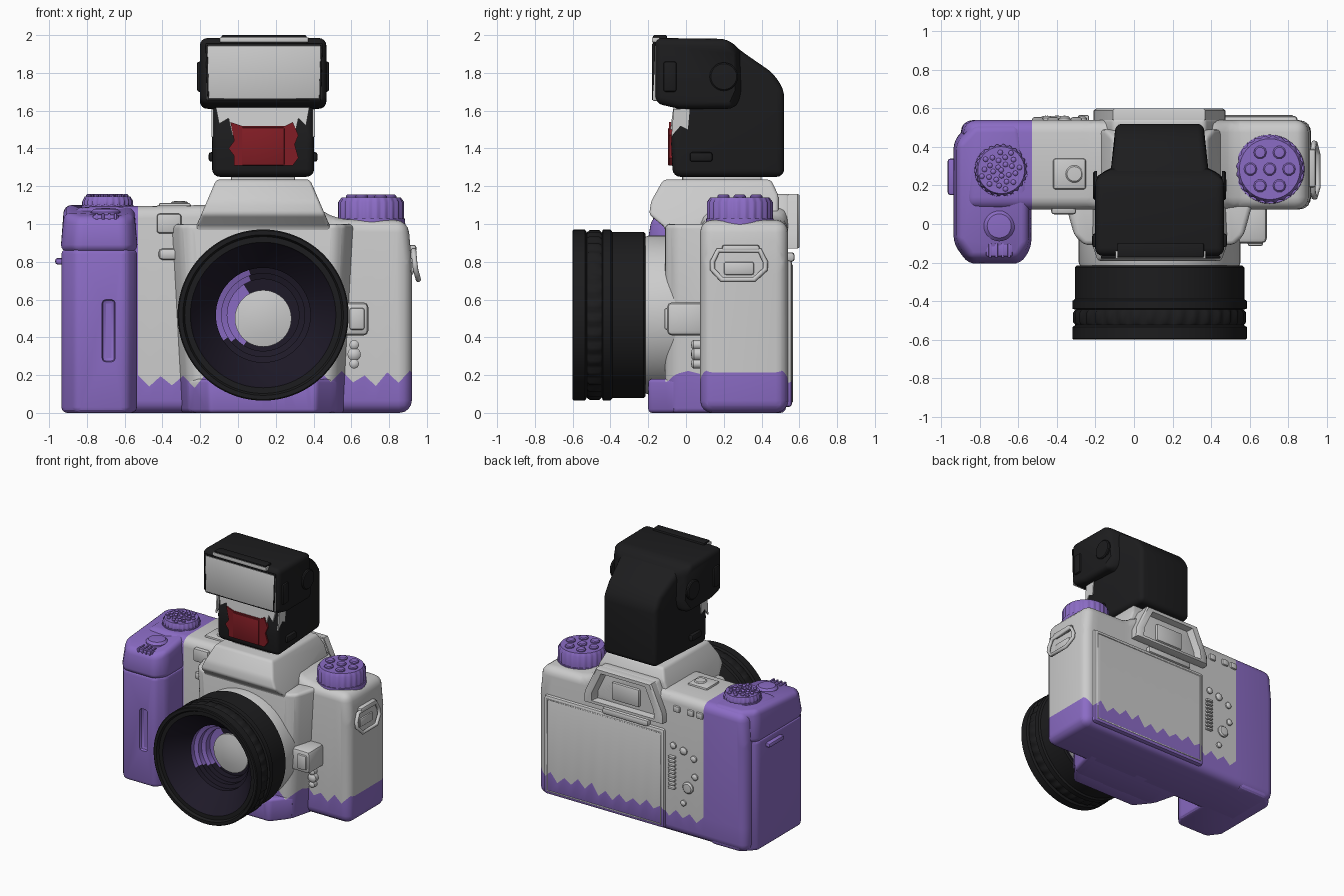
import bpy, bmesh, math, random
from mathutils import Vector

if "Cube" in bpy.data.objects:
    bpy.data.objects.remove(bpy.data.objects["Cube"])
random.seed(4)
CX = 0.133  # lens, prism and flash share this centre line


def material(name, rgb):
    m = bpy.data.materials.new(name)
    m.diffuse_color = (*rgb, 1)
    m.use_nodes = True
    m.node_tree.nodes["Principled BSDF"].inputs["Base Color"].default_value = m.diffuse_color
    return m


PURPLE = material("purple", (0.26, 0.15, 0.56))
BLACK = material("black", (0.012, 0.012, 0.013))
INNER = material("inner_black", (0.013, 0.010, 0.021))
RED = material("red", (0.22, 0.012, 0.018))
GREY = material("light_grey", (0.8, 0.78, 0.8))


def finish(name, bm, mat):
    bmesh.ops.recalc_face_normals(bm, faces=bm.faces)
    me = bpy.data.meshes.new(name)
    bm.to_mesh(me)
    bm.free()
    for p in me.polygons:
        p.use_smooth = True
    me.set_sharp_from_angle(angle=math.radians(38))
    me.materials.append(mat or GREY)
    ob = bpy.data.objects.new(name, me)
    bpy.context.collection.objects.link(ob)
    return ob


def prism(name, axis, pts, a, b, bevel=0.0, mat=None, seg=3, warp=None):
    """Extrude a 2D outline along an axis, round its edges, optionally warp it."""
    put = {"x": lambda p, h: (h, p[0], p[1]), "y": lambda p, h: (p[0], h, p[1]),
           "z": lambda p, h: (p[0], p[1], h)}[axis]
    bm = bmesh.new()
    lo, hi = [[bm.verts.new(put(p, h)) for p in pts] for h in (a, b)]
    bm.faces.new(lo)
    bm.faces.new(hi[::-1])
    for i in range(len(pts)):
        j = (i + 1) % len(pts)
        bm.faces.new((lo[i], hi[i], hi[j], lo[j]))
    bmesh.ops.recalc_face_normals(bm, faces=bm.faces)
    if bevel:
        bmesh.ops.bevel(bm, geom=bm.edges[:], offset=bevel, segments=seg, profile=0.5,
                        affect='EDGES', clamp_overlap=True)
    if warp:
        for v in bm.verts:
            v.co = warp(v.co.copy())
    return finish(name, bm, mat)


def box(name, x, y, z, bevel=0.0, mat=None, seg=2, warp=None):
    return prism(name, "z", [(x[0], y[0]), (x[1], y[0]), (x[1], y[1]), (x[0], y[1])],
                 z[0], z[1], bevel, mat, seg, warp)


def lathe(name, axis, loc, prof, n=32, mat=None, ridged=(), depth=0.012):
    """Revolve (radius, height) points; ridged profile points become knurled."""
    put = {"x": lambda c, s, h: (h, c, s), "y": lambda c, s, h: (c, h, s), "z": lambda c, s, h: (c, s, h)}[axis]
    bm = bmesh.new()
    rings = []
    for i, (r, h) in enumerate(prof):
        ring = []
        for k in range(n):
            q = r - (depth if i in ridged and k % 4 < 2 else 0)
            t = 2 * math.pi * k / n
            ring.append(bm.verts.new(Vector(put(q * math.cos(t), q * math.sin(t), h)) + Vector(loc)))
        rings.append(ring)
    for u, w in zip(rings, rings[1:]):
        for k in range(n):
            bm.faces.new((u[k], u[(k + 1) % n], w[(k + 1) % n], w[k]))
    bmesh.ops.remove_doubles(bm, verts=bm.verts, dist=1e-5)
    return finish(name, bm, mat)


def knob(name, axis, loc, r, h, mat=None, n=20):
    s = 1 if h > 0 else -1
    e = min(r, abs(h)) * 0.35 * s
    return lathe(name, axis, loc, [(0, 0), (r, 0), (r, h - e), (r - abs(e), h), (0, h + e * 0.3)], n, mat)


def tube(name, pts, r, mat=None, cyclic=False):
    cu = bpy.data.curves.new(name, 'CURVE')
    cu.dimensions, cu.bevel_depth, cu.bevel_resolution = '3D', r, 3
    sp = cu.splines.new('POLY')
    sp.points.add(len(pts) - 1)
    for p, c in zip(sp.points, pts):
        p.co = (*c, 1)
    sp.use_cyclic_u = cyclic
    cu.use_fill_caps = True
    cu.materials.append(mat or GREY)
    ob = bpy.data.objects.new(name, cu)
    bpy.context.collection.objects.link(ob)


ZIG = [(-1.0, 0.2), (-0.53, 0.2)] + [(-0.47 + 0.06 * i, random.uniform(0.13, 0.17) + 0.06 * (i % 2)) for i in range(25)]


def paint_base(ob):
    """Cut a ragged paint line around the base and colour everything under it purple."""
    bm = bmesh.new()
    bm.from_mesh(ob.data)
    for x, _ in ZIG:
        bmesh.ops.bisect_plane(bm, geom=bm.verts[:] + bm.edges[:] + bm.faces[:], dist=1e-4,
                               plane_co=(x, 0, 0), plane_no=(1, 0, 0))
    for (x0, h0), (x1, h1) in zip(ZIG, ZIG[1:]):
        inside = lambda: [f for f in bm.faces if x0 <= f.calc_center_median().x < x1]
        fs = inside()
        geom = list({e for f in fs for e in [*f.verts, *f.edges, f]})
        if geom:
            bmesh.ops.bisect_plane(bm, geom=geom, dist=1e-4, plane_co=(x0, 0, h0),
                                   plane_no=(h0 - h1, 0, x1 - x0))
        for f in inside():
            c = f.calc_center_median()
            if c.x < -0.53 or c.z < h0 + (h1 - h0) * (c.x - x0) / (x1 - x0):
                f.material_index = 1
    bm.to_mesh(ob.data)
    bm.free()
    ob.data.materials.append(PURPLE)


# Main body, mount housing with its foot, and rear door
paint_base(prism("body", "y", [(-0.9, 0), (0.92, 0), (0.92, 0.8), (0.9, 1.02), (0.52, 1.025), (0.4, 1.1),
                               (-0.2, 1.1), (-0.88, 1.09), (-0.9, 0.85)], 0.075, 0.54, 0.065, seg=4))
widen = lambda v: Vector((CX + (v.x - CX) * (0.93 + 0.12 * v.z), v.y, v.z))
paint_base(prism("mount_housing", "z", [(-0.36, 0.2), (-0.29, -0.06), (-0.24, -0.11), (0.5, -0.11),
                                        (0.55, -0.06), (0.62, 0.2)], 0, 1.0, 0.025, warp=widen))
paint_base(prism("mount_foot", "z", [(-0.29, -0.06), (-0.17, -0.2), (0.43, -0.2), (0.55, -0.06)], 0, 0.18, 0.02, warp=widen))
paint_base(box("rear_door", (-0.2, 0.85), (0.5, 0.562), (0.03, 0.81), 0.02))
tube("door_rim", [(-0.17, 0.56, 0.06), (0.82, 0.56, 0.06), (0.82, 0.56, 0.78), (-0.17, 0.56, 0.78)], 0.007, cyclic=True)

# Viewfinder prism and hot shoe
prism("viewfinder_prism", "x", [(-0.1, 0.9), (-0.11, 0.98), (-0.195, 1.05), (-0.185, 1.12), (-0.12, 1.235), (0.45, 1.235),
                                (0.49, 1.15), (0.49, 0.9)], CX - 0.36, CX + 0.36, 0.02,
      warp=lambda v: Vector((CX + (v.x - CX) * (1.03 - 0.34 * max(0, v.z - 0.95) / 0.285), v.y, v.z)))
box("hot_shoe", (CX - 0.17, CX + 0.17), (-0.02, 0.4), (1.2, 1.27), 0.01)
for s in (-1, 1):
    knob("prism_side_button", "x", (CX + s * 0.32, 0.0, 0.905), 0.05, s * 0.09)

# Eyepiece: rounded frame with a recessed window
eye = [(-0.21, 0.87), (0.475, 0.87), (0.47, 0.95), (0.37, 1.16), (-0.11, 1.16), (-0.205, 0.95)]
prism("eyepiece_base", "y", eye, 0.45, 0.55, 0.02)
bm = bmesh.new()
loops = []
for k, y in ((1, 0.54), (1, 0.59), (0.96, 0.6), (0.8, 0.6), (0.74, 0.55)):
    loops.append([bm.verts.new((CX + (x - CX) * k, y, 1.0 + (z - 1.0) * k)) for x, z in eye])
for u, w in zip(loops, loops[1:]):
    for i in range(6):
        bm.faces.new((u[i], u[(i + 1) % 6], w[(i + 1) % 6], w[i]))
bm.faces.new(loops[-1])
finish("eyepiece_frame", bm, None)
box("eyepiece_window", (CX - 0.12, CX + 0.12), (0.53, 0.57), (0.93, 1.07), 0.012)
box("eyepiece_latch", (CX - 0.2, CX + 0.2), (0.5, 0.575), (0.8, 0.85), 0.015)

# Hand grip: lower handle with finger slot, overhanging top
hold = [(-0.935, -0.1), (-0.86, -0.2), (-0.59, -0.2), (-0.535, -0.12), (-0.535, 0.2), (-0.58, 0.53),
        (-0.84, 0.53), (-0.935, 0.43)]
grip = prism("grip", "z", hold, 0, 0.87, 0.03, PURPLE)
cutter = box("finger_slot_cutter", (-0.72, -0.65), (-0.3, -0.175), (0.27, 0.6), 0.02, PURPLE)
cutter.hide_render = True
cutter.display_type = 'WIRE'
mod = grip.modifiers.new("finger_slot", 'BOOLEAN')
mod.object, mod.operation = cutter, 'DIFFERENCE'
bpy.context.view_layer.objects.active = grip
bpy.ops.object.modifier_apply(modifier=mod.name)
grip.data.set_sharp_from_angle(angle=math.radians(20))
bpy.data.objects.remove(cutter)


def grip_top_shape(v):
    k = max(0, v.z - 0.9)
    if v.z > 0.95:
        v.z -= max(0, 0.12 - v.y) * 0.2
    return Vector((-0.73 + (v.x + 0.73) * (1.01 - 0.4 * k), 0.16 + (v.y - 0.16) * (1.015 - 0.3 * k), v.z))


prism("grip_top", "z", hold, 0.85, 1.1, 0.04, PURPLE, 4, grip_top_shape)
knob("shutter_button", "z", (-0.7, -0.01, 1.03), 0.08, 0.05, PURPLE, 28)
box("grip_switch_plate", (-0.77, -0.63), (-0.17, -0.1), (1.0, 1.05), 0.012, PURPLE)
for i in range(4):
    box("grip_switch_rib", (-0.755 + i * 0.033, -0.74 + i * 0.033), (-0.175, -0.1), (1.02, 1.058), 0.004, PURPLE)


# Top dials: knurled discs with bumps on top
def dial(name, x, y, z0, z1, r):
    lathe(name + "_collar", "z", (x, y, 0), [(0, z0 - 0.05), (r * 1.04, z0 - 0.05), (r * 1.02, z0), (0, z0)], 40, PURPLE)
    lathe(name, "z", (x, y, 0), [(0, z0), (r, z0), (r, z1 - 0.025), (r * 0.9, z1), (0, z1)], 96, PURPLE, (1, 2), 0.007)


dial("left_dial", -0.69, 0.28, 1.1, 1.145, 0.135)
dial("right_dial", 0.705, 0.285, 1.03, 1.14, 0.175)
for i in range(7):
    t, q = i * math.pi / 3, (0 if i == 6 else 0.1)
    knob("right_dial_bump", "z", (0.705 + q * math.cos(t), 0.285 + q * math.sin(t), 1.135), 0.034, 0.02, PURPLE, 10)
for i in range(26):
    t, q = i * 2.4, 0.021 * math.sqrt(i)
    knob("left_dial_bump", "z", (-0.69 + q * math.cos(t), 0.28 + q * math.sin(t), 1.14), 0.014, 0.018, PURPLE, 8)

# Lens: knurled barrel, stepped cavity and glass
LC = (CX, 0, 0.518)
lathe("lens_mount", "y", LC, [(0, -0.05), (0.42, -0.05), (0.42, -0.2), (0.405, -0.24), (0, -0.24)], 64)
lens = lathe("lens_barrel", "y", LC, [
    (0, -0.215), (0.43, -0.215), (0.44, -0.225), (0.44, -0.39), (0.453, -0.4), (0.453, -0.44), (0.437, -0.445),
    (0.45, -0.46), (0.45, -0.51), (0.437, -0.525), (0.453, -0.535), (0.453, -0.595), (0.447, -0.6), (0.425, -0.6),
    (0.415, -0.58), (0.385, -0.58), (0.375, -0.56), (0.25, -0.42), (0.25, -0.38), (0.22, -0.37), (0.22, -0.33),
    (0.19, -0.32), (0.19, -0.27), (0, -0.26)], 144, BLACK, (7, 8))
lens.data.materials.append(INNER)
lens.data.materials.append(PURPLE)
for p in lens.data.polygons:
    dx, dz = p.center.x - CX, p.center.z - 0.518
    r = math.hypot(dx, dz)
    if p.center.y > -0.57 and r < 0.38:
        p.material_index = 2 if r < 0.255 and dx < -0.07 and dz > -0.13 else 1
lathe("lens_glass", "y", (CX, 0, 0.5), [(0, -0.25), (0.15, -0.25), (0.15, -0.28), (0.08, -0.295), (0, -0.3)], 40)

# Flash unit: column, wide head, window and red sensor panel
prism("flash_column", "x", [(-0.07, 1.25), (-0.08, 1.45), (-0.05, 1.62), (-0.08, 1.9), (0.22, 1.975), (0.3, 1.91),
                            (0.46, 1.8), (0.52, 1.71), (0.52, 1.25)], CX - 0.27, CX + 0.27, 0.04, BLACK, 4,
      lambda v: Vector((CX + (v.x - CX) * (1 - 0.14 * min(1, max(0, (v.y - 0.15) / 0.3))), v.y, v.z)))
prism("flash_head", "x", [(-0.165, 1.64), (-0.165, 1.985), (0.22, 1.98), (0.29, 1.92), (0.3, 1.7), (0.26, 1.61),
                          (-0.04, 1.61)], CX - 0.335, CX + 0.335, 0.04, BLACK, 4,
      lambda v: Vector((CX + (v.x - CX) * (1 - 0.25 * max(0, (v.y - 0.24) / 0.06)), v.y, v.z)))
box("flash_window", (CX - 0.3, CX + 0.31), (-0.178, -0.13), (1.65, 1.945), 0.012)
tube("flash_window_rim", [(CX - 0.29, -0.172, 1.66), (CX + 0.3, -0.172, 1.66), (CX + 0.31, -0.172, 1.95),
                          (CX - 0.3, -0.172, 1.95)], 0.008, BLACK, True)
box("flash_diffuser_tab", (CX - 0.22, CX + 0.23), (-0.175, -0.1), (1.95, 2.0), 0.008, BLACK)
box("flash_diffuser_trim", (CX - 0.23, CX + 0.24), (-0.18, -0.14), (1.962, 1.988), 0.004)
for s in (-1, 1):
    knob("flash_pivot", "x", (CX + s * 0.325, 0.2, 1.78), 0.075, s * 0.02, BLACK, 28)
    box("flash_side_catch", (CX + s * 0.335 - 0.015, CX + s * 0.335 + 0.015), (-0.12, -0.05), (1.7, 1.86), 0.012, BLACK)
    box("flash_side_slider", (CX + s * 0.27 - 0.018, CX + s * 0.27 + 0.018), (0.02, 0.14), (1.33, 1.38), 0.012, BLACK)
    prism("flash_side_patch", "x", [(-0.065, 1.61), (-0.078, 1.46), (-0.03, 1.52), (0.01, 1.5), (0.02, 1.61)],
          CX + s * 0.262, CX + s * 0.274)
prism("flash_neck_patch", "y", [(-0.12, 1.63), (-0.1, 1.53), (-0.05, 1.56), (-0.03, 1.47), (0.3, 1.47), (0.32, 1.56),
                                (0.36, 1.52), (0.38, 1.63)], -0.087, -0.05,
      warp=lambda v: v + Vector((0, max(0, v.z - 1.48) * 0.15, 0)))
prism("red_panel", "y", [(-0.02, 1.31), (0.29, 1.31), (0.32, 1.35), (0.3, 1.42), (0.32, 1.47), (0.29, 1.54), (0.25, 1.52),
                         (0.02, 1.52), (-0.04, 1.54), (-0.02, 1.44), (-0.05, 1.4), (-0.02, 1.36)], -0.089, -0.05, mat=RED)
box("red_sensor", (0.02, 0.245), (-0.095, -0.06), (1.31, 1.51), 0.006, RED)

# Front controls beside the mount
box("lens_release_block", (0.5, 0.69), (-0.1, 0.1), (0.41, 0.585), 0.025)
box("lens_release_button", (0.59, 0.67), (-0.115, -0.05), (0.44, 0.555), 0.012)
for z, r in ((0.36, 0.025), (0.31, 0.035), (0.26, 0.025)):
    knob("focus_lever", "y", (0.615, 0.09, z), r, -0.06)
box("front_lamp", (-0.43, -0.3), (0.05, 0.12), (0.95, 1.055), 0.015)
box("front_ledge", (-0.42, -0.22), (0.05, 0.12), (0.81, 0.87), 0.02)

# Top plate and rear controls
box("top_switch", (-0.42, -0.25), (0.18, 0.34), (1.08, 1.112), 0.012)
knob("top_button", "z", (-0.31, 0.26, 1.1), 0.045, 0.02)
for x in (-0.5, -0.42, -0.3):
    box("rear_top_button", (x - 0.03, x + 0.03), (0.5, 0.555), (0.97, 1.02), 0.012)
for i in range(9):
    box("roller_rib", (-0.29, -0.235), (0.52, 0.565), (0.36 + i * 0.03, 0.378 + i * 0.03), 0.005)
for x, z, r in ((-0.36, 0.68, 0.03), (-0.45, 0.64, 0.025), (-0.4, 0.4, 0.045), (-0.36, 0.27, 0.022), (-0.46, 0.5, 0.025),
                (-0.27, 0.7, 0.025)):
    knob("rear_button", "y", (x, 0.53, z), r, 0.03)

# Strap lugs on both sides
box("right_lug", (0.88, 0.945), (0.19, 0.39), (0.85, 0.89), 0.015)
tube("right_strap_ring", [(0.93, 0.17, 0.86), (0.935, 0.14, 0.8), (0.94, 0.14, 0.76), (0.955, 0.19, 0.705),
                          (0.955, 0.36, 0.705), (0.94, 0.42, 0.76), (0.935, 0.42, 0.8), (0.93, 0.39, 0.86)], 0.014, cyclic=True)
box("right_ring_plate", (0.9, 0.93), (0.2, 0.36), (0.73, 0.8), 0.012)
box("left_lug", (-0.968, -0.9), (0.15, 0.34), (0.785, 0.82), 0.014, PURPLE)
